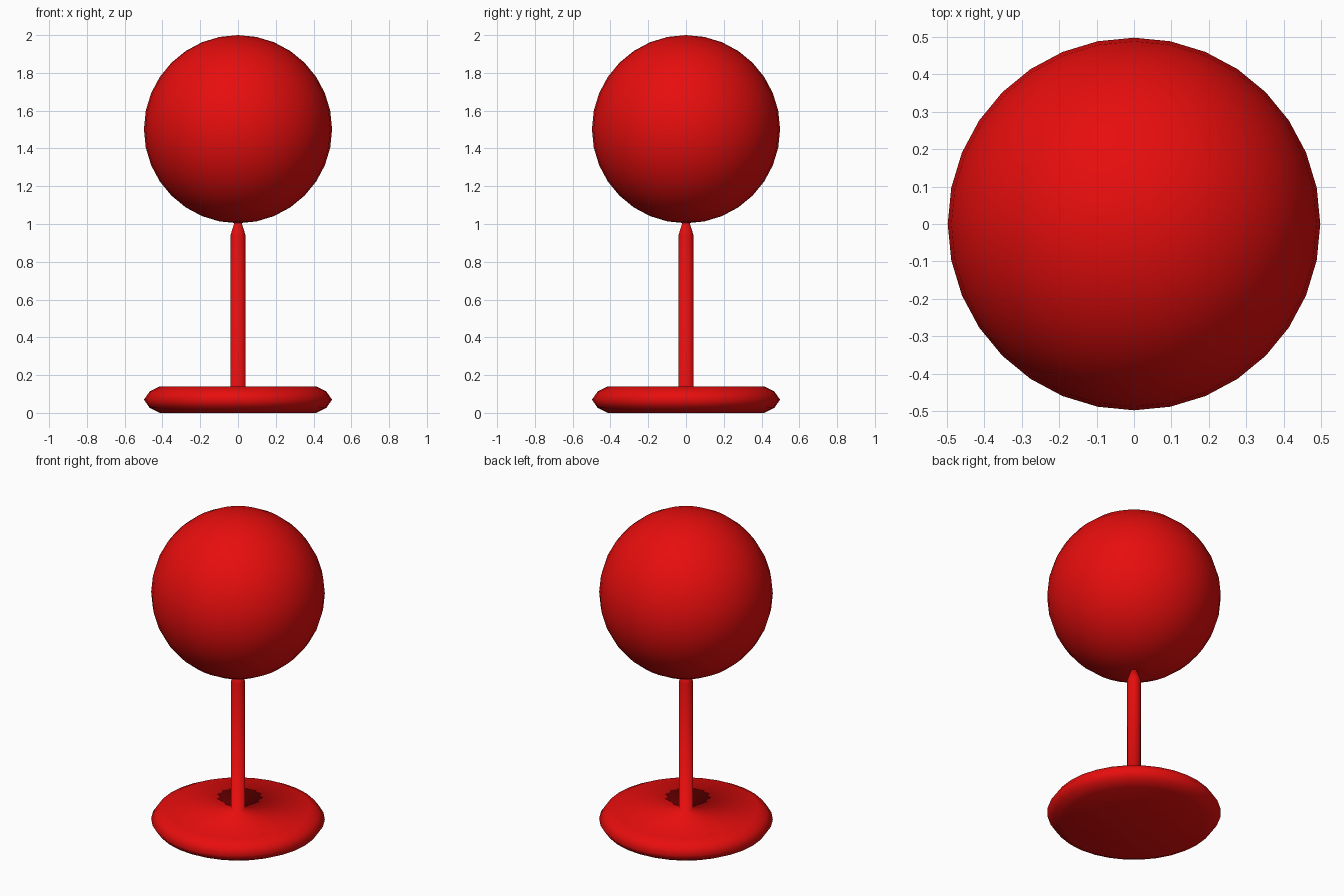
import bpy, bmesh, math

if "Cube" in bpy.data.objects:
    bpy.data.objects.remove(bpy.data.objects["Cube"])

SIDES = 32

red = bpy.data.materials.new("red")
red.diffuse_color = (0.8, 0.004, 0.004, 1)
red.use_nodes = True
red.node_tree.nodes["Principled BSDF"].inputs["Base Color"].default_value = red.diffuse_color


def add_object(name, bm):
    """Turn a bmesh into a fully smooth red object."""
    bmesh.ops.recalc_face_normals(bm, faces=bm.faces)
    for f in bm.faces:
        f.smooth = True
    mesh = bpy.data.meshes.new(name)
    bm.to_mesh(mesh)
    bm.free()
    mesh.materials.append(red)
    obj = bpy.data.objects.new(name, mesh)
    bpy.context.collection.objects.link(obj)
    return obj


def lathe(name, profile):
    """Spin (radius, height) points around z and cap both ends."""
    bm = bmesh.new()
    rings = []
    for r, z in profile:
        rings.append([bm.verts.new((r * math.cos(2 * math.pi * i / SIDES),
                                    r * math.sin(2 * math.pi * i / SIDES), z))
                      for i in range(SIDES)])
    for a, b in zip(rings, rings[1:]):
        for i in range(SIDES):
            j = (i + 1) % SIDES
            bm.faces.new((a[i], a[j], b[j], b[i]))
    bm.faces.new(rings[0][::-1])
    bm.faces.new(rings[-1])
    return add_object(name, bm)


# Round foot with a soft rim, flowing into a thin stem with a tapered tip
lathe("foot_and_stem", [
    (0.415, 0.0), (0.468, 0.027), (0.498, 0.07), (0.468, 0.113), (0.415, 0.14),
    (0.04, 0.14), (0.04, 0.94), (0.018, 1.01),
])

# Ball resting on the tip of the stem
bm = bmesh.new()
bmesh.ops.create_uvsphere(bm, u_segments=SIDES, v_segments=16, radius=0.498)
bmesh.ops.translate(bm, verts=bm.verts, vec=(0, 0, 1.502))
add_object("ball", bm)
